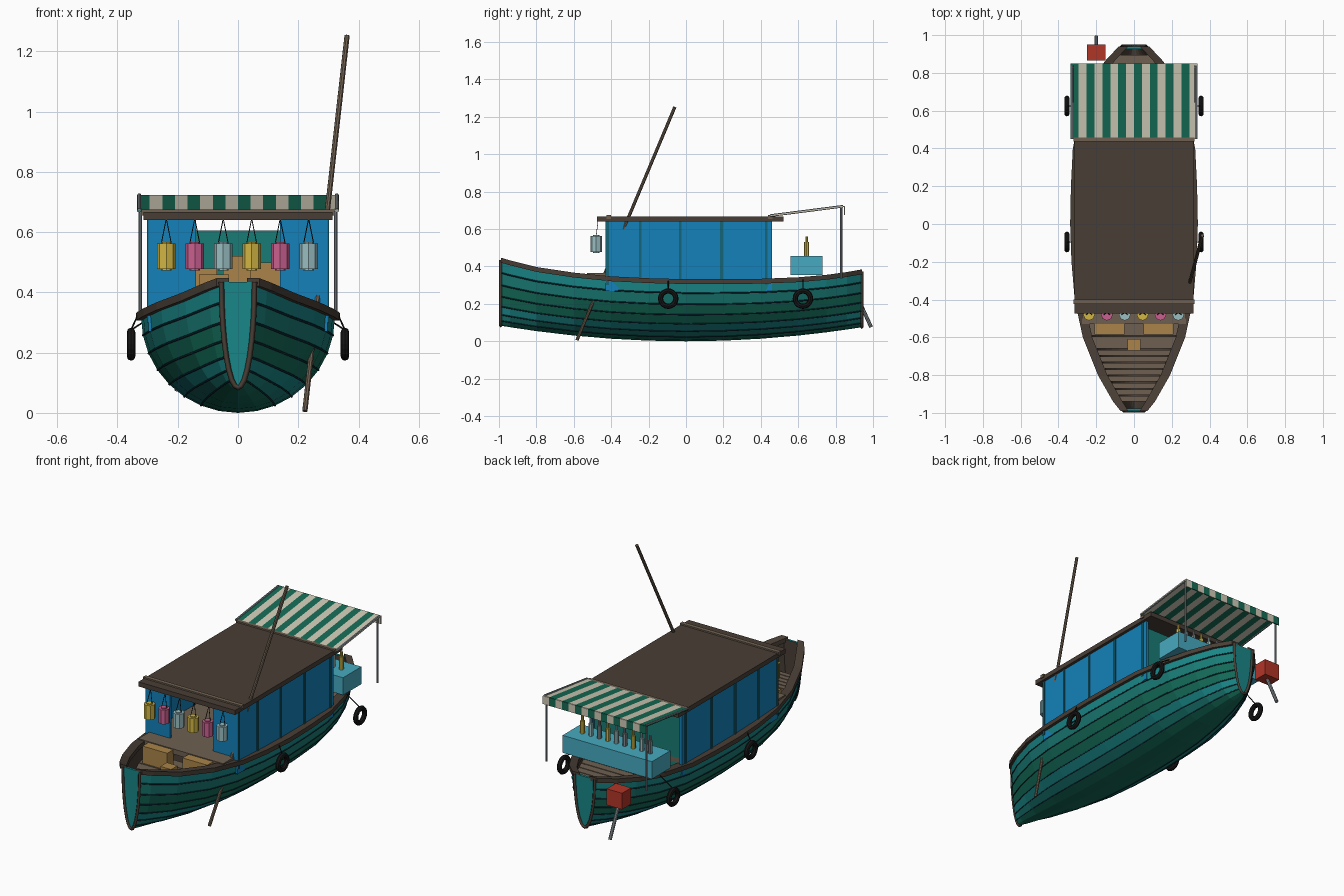
import bpy, bmesh, math
from mathutils import Vector

if "Cube" in bpy.data.objects:
    bpy.data.objects.remove(bpy.data.objects["Cube"])

def mat(name, h):
    m = bpy.data.materials.new(name)
    m.diffuse_color = [(int(h[i:i + 2], 16) / 255) ** 2.2 for i in (0, 2, 4)] + [1]
    m.use_nodes = True
    m.node_tree.nodes["Principled BSDF"].inputs["Base Color"].default_value = m.diffuse_color
    return m

TEAL, GREEN, SEA = mat("teal", "1f8586"), mat("green", "1a6a58"), mat("sea", "1f7a74")
DARK, BROWN, WOOD = mat("dark_wood", "4a4038"), mat("plank", "6e6052"), mat("crate", "a9834a")
BLUE, TRIM, ICE = mat("blue", "1a80b8"), mat("trim", "1a6478"), mat("ice_box", "48a8bf")
CREAM, STRIPE, RED = mat("cream", "cfc9b6"), mat("stripe", "1c6b55"), mat("red", "b0382c")
BLACK, NAVY, STEEL = mat("rubber", "1c1c1c"), mat("seam", "14303c"), mat("steel", "80888c")
YELLOW, PINK, PALE = mat("yellow", "d0b545"), mat("pink", "c8608e"), mat("pale", "98bcc0")

def mesh(name, verts, faces, mats, idx=None):
    me = bpy.data.meshes.new(name)
    me.from_pydata(verts, [], faces)
    for m in mats:
        me.materials.append(m)
    if idx:
        for p, i in zip(me.polygons, idx):
            p.material_index = i
    bm = bmesh.new()
    bm.from_mesh(me)
    bmesh.ops.recalc_face_normals(bm, faces=bm.faces)
    bm.to_mesh(me)
    bm.free()
    ob = bpy.data.objects.new(name, me)
    bpy.context.collection.objects.link(ob)
    return ob

HEX = [(0, 1, 3, 2), (4, 6, 7, 5), (0, 4, 5, 1), (2, 3, 7, 6), (0, 2, 6, 4), (1, 5, 7, 3)]

def box(name, x, y, z, m):
    return mesh(name, [(a, b, c) for a in x for b in y for c in z], HEX, [m])

def rod(name, p, q, r, m, n=8):
    p, q = Vector(p), Vector(q)
    bpy.ops.mesh.primitive_cylinder_add(vertices=n, radius=r, depth=(q - p).length, location=(p + q) / 2)
    ob = bpy.context.object
    ob.rotation_euler = (q - p).to_track_quat('Z', 'Y').to_euler()
    ob.name = name
    ob.data.materials.append(m)
    return ob

def tube(name, pts, r, m):
    cu = bpy.data.curves.new(name, 'CURVE')
    cu.dimensions, cu.bevel_depth, cu.bevel_resolution = '3D', r, 0
    sp = cu.splines.new('POLY')
    sp.points.add(len(pts) - 1)
    for s, p in zip(sp.points, pts):
        s.co = (*p, 1)
    cu.materials.append(m)
    ob = bpy.data.objects.new(name, cu)
    bpy.context.collection.objects.link(ob)

# Hull lines: station y, half width, sheer height
ST = [(-.99, .055, .435), (-.94, .095, .42), (-.8, .175, .385), (-.6, .255, .355), (-.4, .298, .335),
      (-.2, .315, .325), (0, .322, .32), (.2, .318, .32), (.4, .308, .322), (.6, .265, .33),
      (.75, .205, .343), (.86, .14, .358), (.94, .065, .372)]
ROWS = 8

def keel(y):
    return .085 * y * y

def station(y):
    for a, b in zip(ST, ST[1:]):
        if y <= b[0]:
            t = (y - a[0]) / (b[0] - a[0])
            return [a[i] + (b[i] - a[i]) * t for i in (1, 2)]
    return ST[-1][1:]

def section(y, w, s, a):
    return (w * math.sin(a * math.pi / 2), y, s - (s - keel(y)) * math.cos(a * math.pi / 2))

def width_at(y, z):
    w, s = station(y)
    k = keel(y)
    return w * math.sqrt(max(0, 1 - ((s - z) / (s - k)) ** 2)) if z < s else w

# Planked hull shell
n = 2 * ROWS + 1
verts = [section(*st, j / ROWS) for st in ST for j in range(-ROWS, ROWS + 1)]
faces, idx = [], []
for i in range(len(ST) - 1):
    for j in range(n - 1):
        faces.append((i * n + j, i * n + j + 1, (i + 1) * n + j + 1, (i + 1) * n + j))
        row = ROWS - 1 - j if j < ROWS else j - ROWS
        idx.append((1, 1, 2, 0, 1, 1, 2, 0)[row])
faces += [tuple(range(n)), tuple(range((len(ST) - 1) * n, len(ST) * n))]
hull = mesh("hull", verts, faces, [TEAL, GREEN, SEA, DARK], idx + [0, 0])
sol = hull.modifiers.new("thickness", 'SOLIDIFY')
sol.thickness, sol.offset, sol.material_offset = .015, -1, 3

# Seams, gunwales and end trims
for s in (-1, 1):
    for j in range(2, ROWS):
        tube("plank_seam", [(s * p[0], p[1], p[2]) for p in (section(*st, j / ROWS) for st in ST)], .004, NAVY)
    rv = [(s * max(w + dx, .03), y, z + dz) for y, w, z in ST
          for dx, dz in ((.016, -.014), (.016, .012), (-.034, .012), (-.034, -.014))]
    rf = [(4 * i + k, 4 * i + (k + 1) % 4, 4 * i + 4 + (k + 1) % 4, 4 * i + 4 + k)
          for i in range(len(ST) - 1) for k in range(4)]
    mesh("gunwale", rv, rf + [(0, 1, 2, 3), tuple(range(len(rv) - 4, len(rv)))], [DARK])
for st in (ST[0], ST[-1]):
    tube("end_trim", [section(*st, j / ROWS) for j in range(-ROWS, ROWS + 1)], .009, DARK)

# Slatted decks at bow and stern
def slats(y0, y1, step, z):
    y = y0
    while y < y1:
        a, b = width_at(y, z) - .012, width_at(y + step, z) - .012
        v = [(-a, y, z), (a, y, z), (b, y + step - .006, z), (-b, y + step - .006, z)]
        v += [(p[0], p[1], z - .015) for p in v]
        mesh("deck_slat", v, [(0, 1, 2, 3), (7, 6, 5, 4), (0, 4, 5, 1), (1, 5, 6, 2), (2, 6, 7, 3), (3, 7, 4, 0)], [BROWN])
        y += step

slats(-.94, -.66, .035, .26)
slats(-.66, -.45, .07, .26)
slats(.45, .9, .05, .28)

# Cabin floor, walls and panel strips
box("cabin_floor", (-.275, .275), (-.53, .45), (.335, .365), BROWN)
for s in (-1, 1):
    box("side_wall", sorted((s * .28, s * .297)), (-.43, .46), (.27, .645), BLUE)
    box("front_wall", sorted((s * .14, s * .29)), (-.43, -.415), (.34, .645), BLUE)
    for y in (-.42, -.245, -.03, .19, .43):
        box("panel_strip", sorted((s * .29, s * .302)), (y - .007, y + .007), (.3, .642), TRIM)
box("rear_wall", (-.28, .28), (.435, .45), (.28, .605), SEA)

# Roof
box("roof", (-.314, .314), (-.475, .52), (.64, .667), DARK)
for y in (-.412, .45):
    box("roof_batten", (-.32, .32), (y - .012, y + .012), (.655, .675), BROWN)

# Crates on the bow deck and inside the cabin
for x in (-.13, .13):
    box("bow_crate", (x - .08, x + .08), (-.585, -.525), (.26, .36), WOOD)
box("middle_crate", (-.035, .035), (-.67, -.61), (.26, .32), WOOD)
for x, y, h in ((-.12, .3, .48), (-.08, .1, .46), (0, .35, .52), (.09, .2, .5), (.14, .36, .49)):
    box("cabin_crate", (x - .05, x + .05), (y - .05, y + .05), (.365, h), WOOD)

# Striped awning with valance, rails and posts
N, W = 16, .67 / 16
for i in range(N):
    x0 = -.335 + i * W
    v = [(x, y, z + d) for x in (x0, x0 + W) for y, z in ((.45, .672), (.848, .722)) for d in (-.004, .002)]
    m = CREAM if i % 2 else STRIPE
    mesh("awning_stripe", v, HEX, [m])
    box("valance_stripe", (x0, x0 + W), (.844, .85), (.675, .722), m)
for s in (-1, 1):
    rod("awning_rail", (s * .328, .45, .672), (s * .328, .84, .722), .007, STEEL)
    rod("awning_post", (s * .325, .83, .335), (s * .325, .83, .722), .006, STEEL)

# Counter with bottles
box("ice_box", (-.29, .29), (.56, .73), (.355, .457), ICE)
for i in range(9):
    x, m = -.22 + i * .055, (STEEL, PALE, YELLOW)[i % 3]
    rod("bottle", (x, .645, .455), (x, .645, .53), .013, m)
    rod("bottle_neck", (x, .645, .53), (x, .645, .56), .007, m)

# Lanterns
for i in range(6):
    x, y = -.238 + i * .0945, -.48
    rod("lantern", (x, y, .478), (x, y, .562), .031, (YELLOW, PINK, PALE)[i % 3], 8)
    rod("lantern_cap", (x, y, .472), (x, y, .568), .018, (YELLOW, PINK, PALE)[i % 3], 8)
    for d in (-.016, .016):
        rod("lantern_string", (x + d, y, .565), (x, y + .01, .645), .0018, BLACK, 4)

# Tyre fenders with ropes
for s in (-1, 1):
    for y in (-.095, .625):
        bpy.ops.mesh.primitive_torus_add(major_radius=.041, minor_radius=.014, major_segments=20, minor_segments=8,
                                         location=(s * .355, y, .228), rotation=(0, math.pi / 2, 0))
        tyre = bpy.context.object
        tyre.name = "tyre_fender"
        tyre.data.materials.append(BLACK)
        rod("fender_rope", (s * .355, y, .275), (s * (station(y)[0] + .01), y, .332), .003, BLACK, 5)

# Punting pole and outboard motor
rod("pole", (.222, -.583, .006), (.362, -.06, 1.252), .009, BROWN)
box("motor", (-.25, -.15), (.865, .95), (.25, .345), RED)
rod("motor_shaft", (-.2, .91, .25), (-.2, .99, .075), .01, STEEL)
